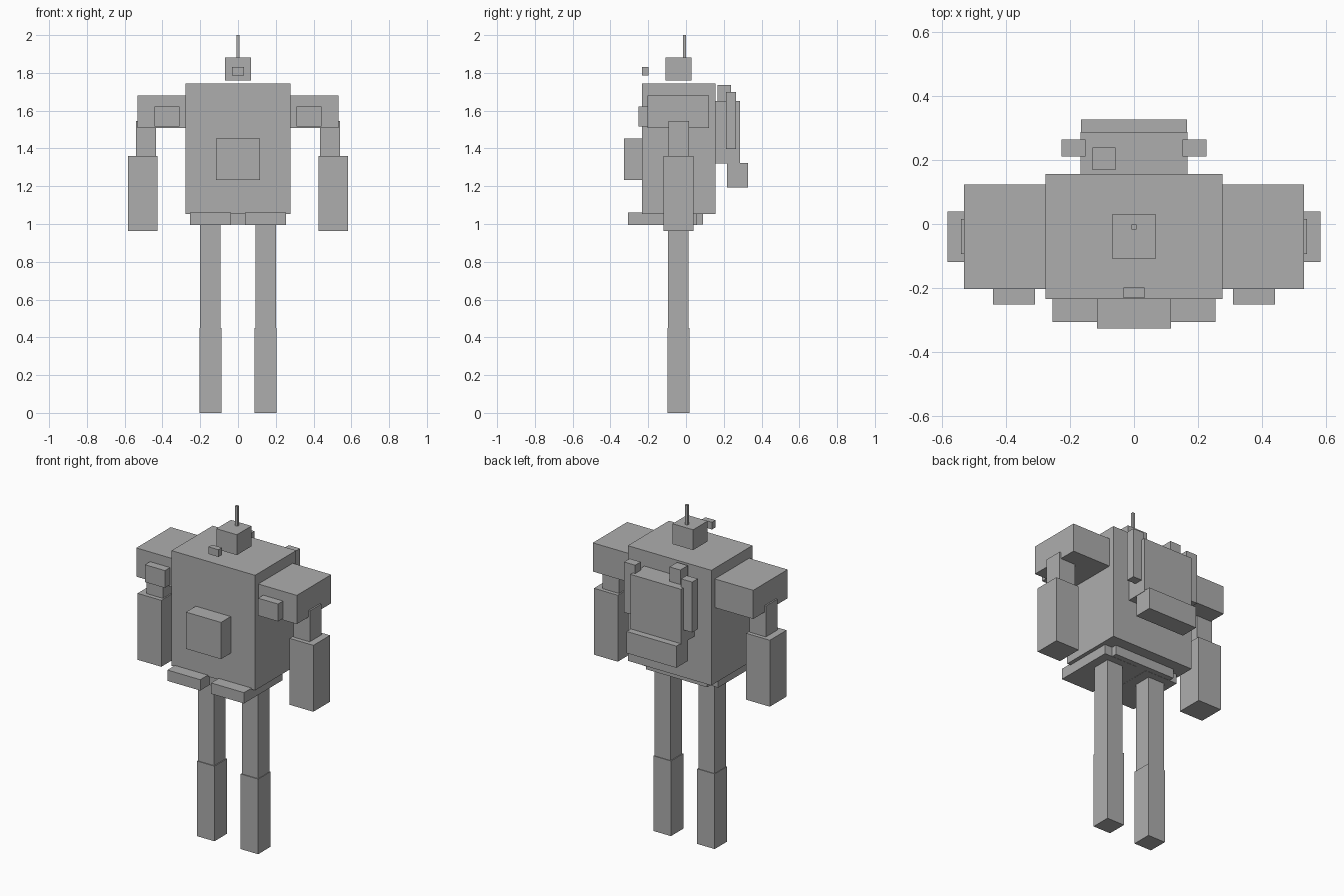
import bpy

grey = bpy.data.materials.new("plain grey")
grey.diffuse_color = (0.42, 0.42, 0.42, 1)


def box(name, x, y, z):
    """Axis-aligned block given as (min, max) on each axis."""
    bpy.ops.mesh.primitive_cube_add(size=1, location=[(a + b) / 2 for a, b in (x, y, z)])
    ob = bpy.context.object
    ob.name = name
    ob.scale = [b - a for a, b in (x, y, z)]
    bpy.ops.object.transform_apply(location=False, rotation=False, scale=True)
    ob.data.materials.append(grey)
    return ob


def pair(name, x, y, z):
    """The same block on the right (+x) and mirrored to the left (-x)."""
    box("right_" + name, x, y, z)
    box("left_" + name, (-x[1], -x[0]), y, z)


# Head
box("antenna", (-0.008, 0.008), (-0.017, -0.001), (1.88, 2.0))
box("head", (-0.068, 0.068), (-0.108, 0.03), (1.76, 1.882))
box("visor", (-0.033, 0.033), (-0.232, -0.199), (1.787, 1.83))

# Body
box("torso", (-0.277, 0.277), (-0.234, 0.156), (1.053, 1.743))
box("chest_block", (-0.116, 0.116), (-0.327, -0.234), (1.233, 1.453))
box("pelvis", (-0.203, 0.203), (-0.22, 0.09), (0.997, 1.053))
pair("hip_plate", (0.036, 0.254), (-0.306, 0.058), (0.996, 1.061))

# Arms
pair("shoulder", (0.277, 0.532), (-0.203, 0.123), (1.507, 1.679))
pair("shoulder_light", (0.309, 0.441), (-0.251, -0.203), (1.517, 1.621))
pair("upper_arm", (0.433, 0.541), (-0.093, 0.016), (1.361, 1.546))
pair("forearm", (0.425, 0.583), (-0.119, 0.039), (0.963, 1.361))

# Legs
pair("thigh", (0.092, 0.2), (-0.094, 0.014), (0.45, 0.997))
pair("shin", (0.087, 0.203), (-0.099, 0.018), (0, 0.45))

# Backpack
box("backpack", (-0.167, 0.167), (0.156, 0.287), (1.319, 1.65))
box("backpack_base", (-0.165, 0.165), (0.216, 0.327), (1.194, 1.324))
pair("backpack_pylon", (0.152, 0.226), (0.211, 0.264), (1.398, 1.7))
box("backpack_sensor", (-0.13, -0.058), (0.168, 0.239), (1.65, 1.737))
